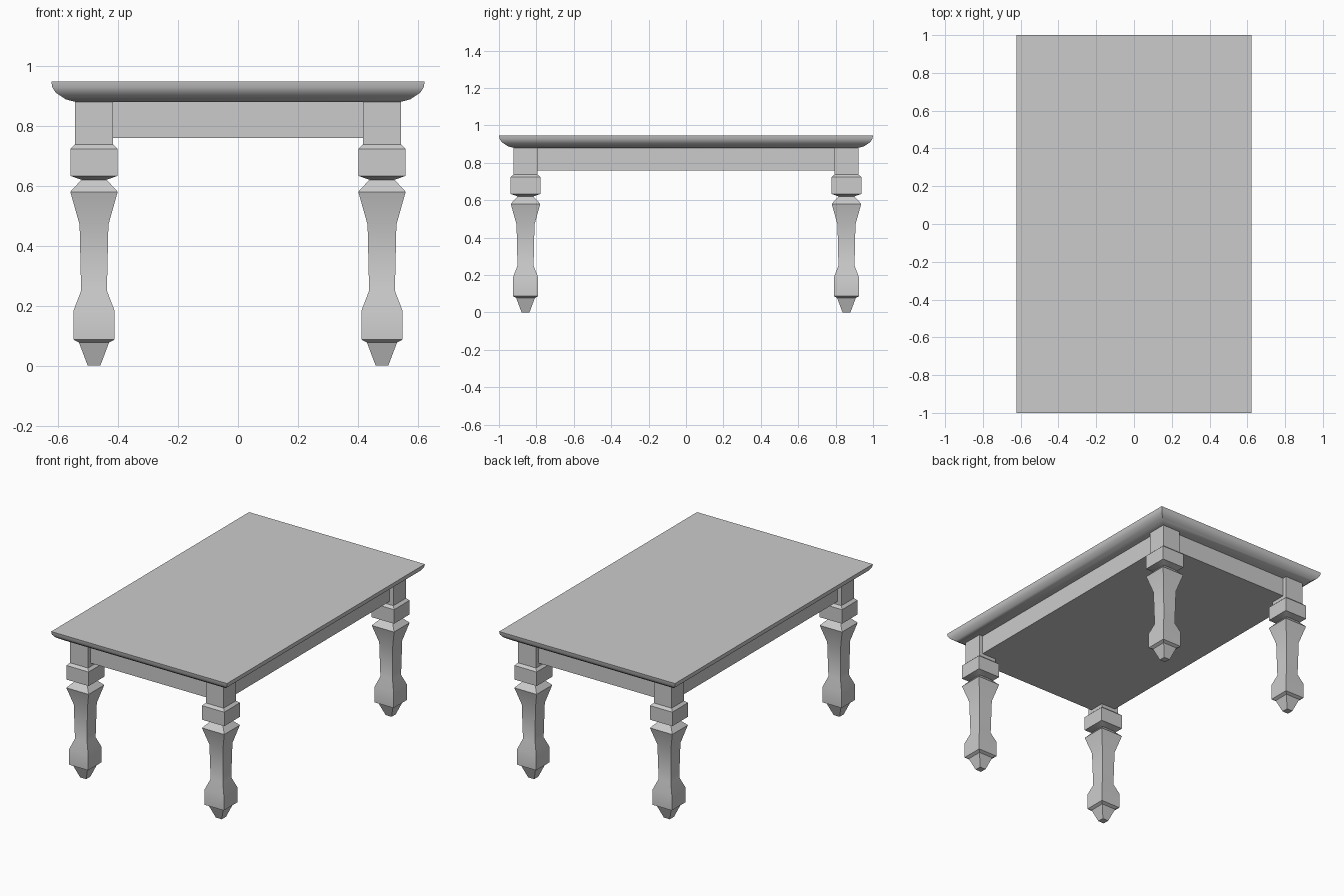
import bpy, bmesh, math

if "Cube" in bpy.data.objects:
    bpy.data.objects.remove(bpy.data.objects["Cube"])


def loft(name, cx, cy, rings):
    """Stack rectangular rings (half_x, half_y, z) into a capped solid."""
    bm = bmesh.new()
    loops = [[bm.verts.new((cx + sx * hx, cy + sy * hy, z))
              for sx, sy in ((-1, -1), (1, -1), (1, 1), (-1, 1))]
             for hx, hy, z in rings]
    for a, b in zip(loops, loops[1:]):
        for i in range(4):
            j = (i + 1) % 4
            bm.faces.new((a[i], a[j], b[j], b[i]))
    bm.faces.new(loops[0][::-1])
    bm.faces.new(loops[-1])
    mesh = bpy.data.meshes.new(name)
    bm.to_mesh(mesh)
    bm.free()
    obj = bpy.data.objects.new(name, mesh)
    bpy.context.collection.objects.link(obj)
    bpy.ops.object.select_all(action='DESELECT')
    obj.select_set(True)
    bpy.context.view_layer.objects.active = obj
    bpy.ops.object.shade_smooth_by_angle(angle=math.radians(32))
    return obj


# Tabletop with moulded underside edge: (inset from rim, z)
edge = [(0.078, 0.88), (0.048, 0.888), (0.034, 0.897), (0.015, 0.91),
        (0.003, 0.928), (0.0, 0.947)]
loft("tabletop", 0, 0, [(0.622 - d, 1.0 - d, z) for d, z in edge])

# Solid apron box set back slightly from the legs
loft("apron", 0, 0, [(0.517, 0.893, 0.759), (0.517, 0.893, 0.882)])

# Square turned legs: (half width, z)
leg = [(0.021, 0.0), (0.05, 0.077), (0.068, 0.087), (0.068, 0.185),
       (0.043, 0.25), (0.048, 0.47), (0.079, 0.58), (0.042, 0.62),
       (0.079, 0.633), (0.079, 0.723), (0.063, 0.738), (0.063, 0.882)]
for side, sx in (("left", -1), ("right", 1)):
    for end, sy in (("front", -1), ("back", 1)):
        loft(f"{end}_{side}_leg", sx * 0.48, sy * 0.858,
             [(h, h, z) for h, z in leg])
